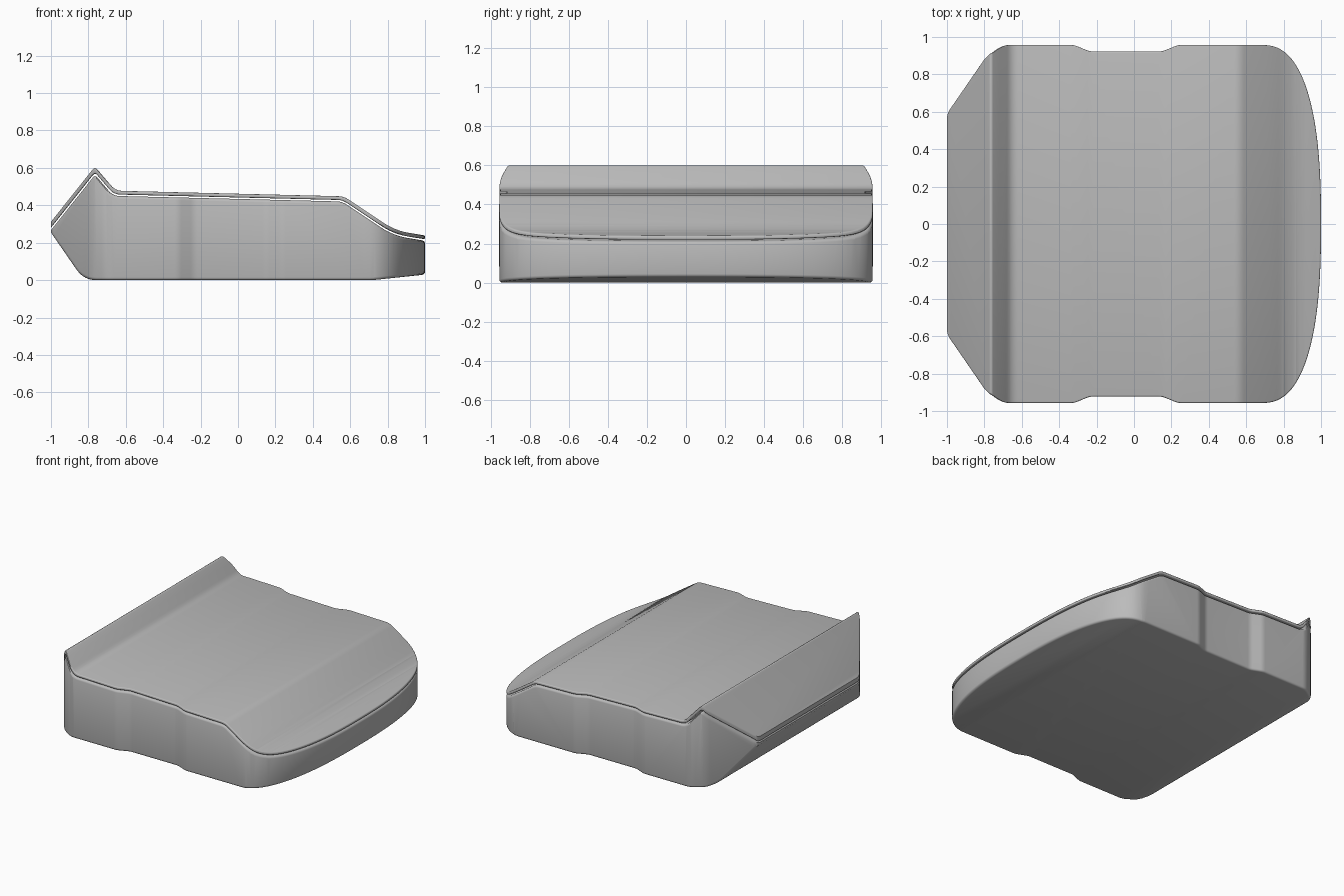
import bpy, bmesh, math
from mathutils import Vector

cube = bpy.data.objects.get("Cube")
if cube:
    bpy.data.objects.remove(cube)

grey = bpy.data.materials.new("plain grey")
grey.use_nodes = True
colour = (0.5, 0.5, 0.5, 1)
grey.diffuse_color = colour
grey.node_tree.nodes["Principled BSDF"].inputs["Base Color"].default_value = colour


def fillet(points, steps=6):
    """Round the corners of an open path; each point is (x, y, radius)."""
    out = []
    for i, (x, y, r) in enumerate(points):
        p = Vector((x, y))
        if r == 0:
            out.append(p)
            continue
        a = Vector(points[i - 1][:2]) - p
        b = Vector(points[i + 1][:2]) - p
        cut = min(r / math.tan(a.angle(b) / 2), a.length * 0.49, b.length * 0.49)
        start, end = p + a.normalized() * cut, p + b.normalized() * cut
        for k in range(steps + 1):
            t = k / steps
            out.append(start * (1 - t) ** 2 + p * 2 * t * (1 - t) + end * t * t)
    return out


def lowered(points, d):
    """Offset a left-to-right path downwards along its mitred normals."""
    flat = [Vector(p[:2]) for p in points]
    runs = [(b - a).normalized() for a, b in zip(flat, flat[1:])]
    out = []
    for p, q, before, after in zip(points, flat, runs[:1] + runs, runs + runs[-1:]):
        mid = (before + after).normalized()
        q = q + Vector((mid.y, -mid.x)) * d / mid.dot(before)
        out.append((q.x, q.y, p[2]))
    return out


def height(path, x):
    """Height of a left-to-right path at x."""
    for a, b in zip(path, path[1:]):
        if a.x <= x <= b.x:
            return a.y + (b.y - a.y) * (x - a.x) / (b.x - a.x)
    return path[-1].y


# Plan outline: tapered left end, shallow side notches, bowed right end
side = fillet([(-1, 0, 0), (-1, 0.59, 0.1), (-0.79, 0.895, 0.15), (-0.70, 0.957, 0.12),
               (-0.32, 0.957, 0.1), (-0.235, 0.922, 0.1), (0.15, 0.922, 0.1),
               (0.235, 0.957, 0.1), (0.6, 0.957, 0)])[1:]
bow = []
for k in range(33):
    a = math.pi / 2 * (1 - k / 32)
    bow.append(Vector((0.68 + 0.32 * math.cos(a) ** 0.8, 0.957 * math.sin(a) ** 0.8)))
half = side + bow
outline = half + [Vector((p.x, -p.y)) for p in reversed(half[:-1])]

# Side profiles of the top surface and the underside, left to right
top = [(-1.1, 0.186, 0), (-0.765, 0.607, 0.015), (-0.655, 0.478, 0.08),
       (0.565, 0.448, 0.1), (0.84, 0.265, 0.35), (1.1, 0.222, 0)]
under = [(-1.1, 0.4, 0), (-0.825, 0, 0.13), (0.72, 0, 0.3), (1.1, 0.04, 0)]


def part(name, upper, lower, bevel):
    upper, lower = fillet(upper), fillet(lower)
    bm = bmesh.new()
    bm.faces.new([bm.verts.new((p.x, p.y, 0)) for p in outline])

    # Split the plan wherever a profile bends
    for p in upper + lower:
        bmesh.ops.bisect_plane(bm, geom=bm.verts[:] + bm.edges[:] + bm.faces[:], dist=1e-5,
                               plane_co=(p.x, 0, 0), plane_no=(1, 0, 0))

    # Raise a second copy to the upper profile and wall the rim
    rim = [e for e in bm.edges if e.is_boundary]
    floor = bm.faces[:]
    roof = {v: bm.verts.new((v.co.x, v.co.y, height(upper, v.co.x))) for v in bm.verts[:]}
    for v in roof:
        v.co.z = height(lower, v.co.x)
    for f in floor:
        bm.faces.new([roof[v] for v in f.verts])
    for e in rim:
        a, b = e.verts
        bm.faces.new((a, b, roof[b], roof[a]))
    bmesh.ops.recalc_face_normals(bm, faces=bm.faces[:])
    bmesh.ops.dissolve_limit(bm, angle_limit=0.005, verts=bm.verts[:], edges=bm.edges[:])

    # Soften the rims, leaving the thin left tip crisp
    bm.normal_update()
    rims = [e for e in bm.edges if e.calc_face_angle(0) > math.radians(40)
            and max(v.co.x for v in e.verts) > -0.985]
    bmesh.ops.bevel(bm, geom=rims, offset=bevel, offset_type="OFFSET", segments=3,
                    profile=0.5, affect="EDGES", clamp_overlap=False)

    mesh = bpy.data.meshes.new(name)
    bm.to_mesh(mesh)
    bm.free()
    mesh.materials.append(grey)
    obj = bpy.data.objects.new(name, mesh)
    bpy.context.collection.objects.link(obj)
    bpy.ops.object.select_all(action="DESELECT")
    obj.select_set(True)
    bpy.context.view_layer.objects.active = obj
    bpy.ops.object.shade_smooth_by_angle(angle=math.radians(35))


# Main block and the thin lid that floats just above it
part("body", lowered(top, 0.028), under, 0.015)
part("lid", top, lowered(top, 0.020), 0.007)
